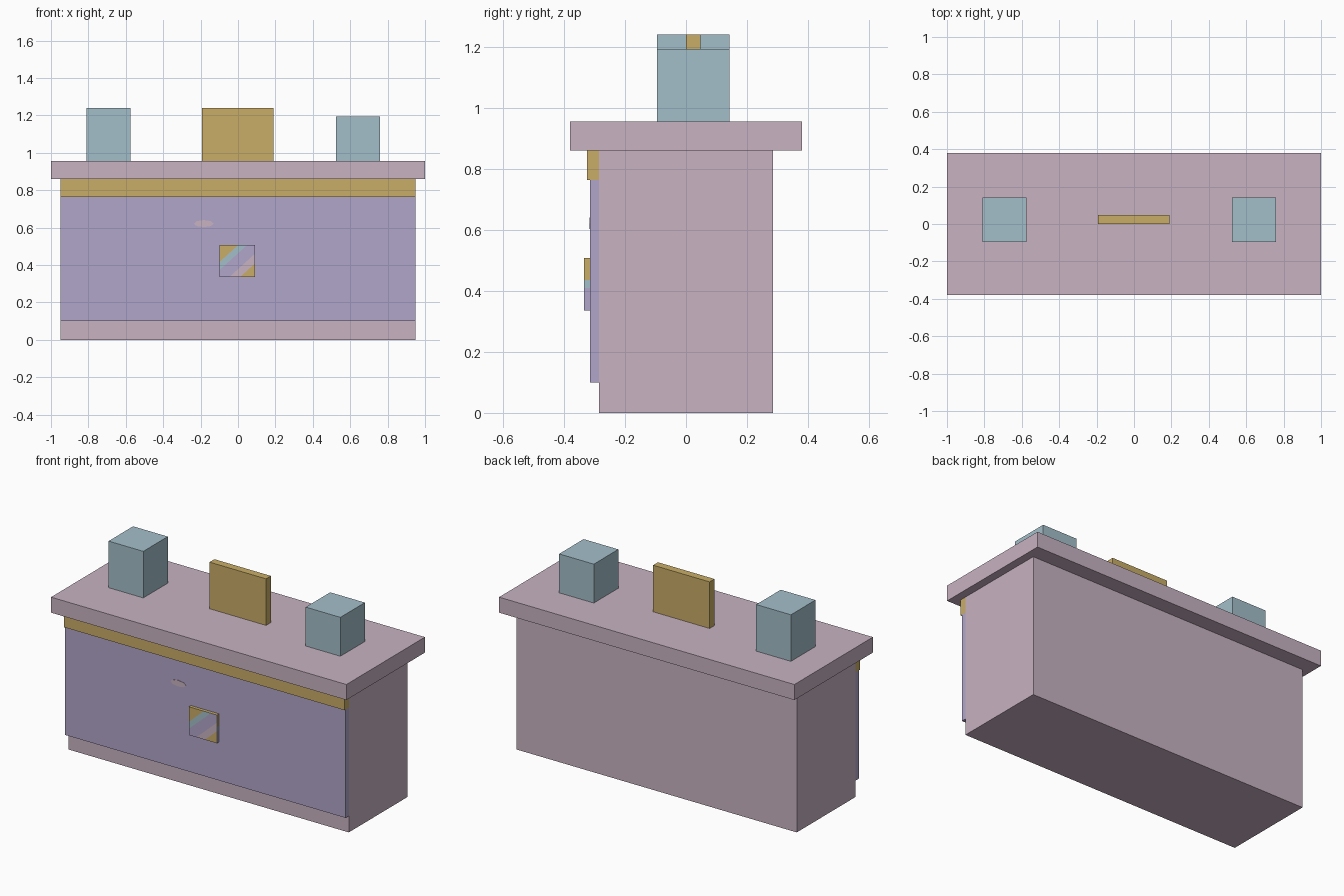
import bpy, bmesh
from math import pi
from mathutils import Vector

if "Cube" in bpy.data.objects:
    bpy.data.objects.remove(bpy.data.objects["Cube"], do_unlink=True)


def linear(c):
    c /= 255
    return c / 12.92 if c <= 0.04045 else ((c + 0.055) / 1.055) ** 2.4


def material(name, r, g, b):
    mat = bpy.data.materials.new(name)
    col = (linear(r), linear(g), linear(b), 1)
    mat.use_nodes = True
    mat.diffuse_color = col
    mat.node_tree.nodes["Principled BSDF"].inputs["Base Color"].default_value = col
    return mat


PINK = material("dusty pink", 200, 179, 194)
LILAC = material("lilac", 176, 166, 202)
GOLD = material("gold", 201, 174, 104)
BLUE = material("pale blue", 164, 191, 201)


def box(name, mats, x, y, z):
    """Box from (min, max) pairs on each axis."""
    mesh = bpy.data.meshes.new(name)
    bm = bmesh.new()
    bmesh.ops.create_cube(bm, size=1)
    for v in bm.verts:
        v.co = [r[0] + (c + 0.5) * (r[1] - r[0]) for c, r in zip(v.co, (x, y, z))]
    bm.to_mesh(mesh)
    bm.free()
    for m in mats:
        mesh.materials.append(m)
    obj = bpy.data.objects.new(name, mesh)
    bpy.context.collection.objects.link(obj)
    return obj


# Counter body, front panel, trim and worktop
WIDE = (-0.95, 0.95)
box("counter_body", [PINK], WIDE, (-0.285, 0.285), (0, 0.86))
box("front_panel", [LILAC], WIDE, (-0.315, -0.285), (0.1, 0.763))
box("front_trim", [GOLD], WIDE, (-0.325, -0.285), (0.763, 0.86))
box("worktop", [PINK], (-1, 1), (-0.38, 0.38), (0.86, 0.955))

# Items standing on the worktop
box("tall_canister", [BLUE], (-0.81, -0.575), (-0.095, 0.142), (0.955, 1.24))
box("short_canister", [BLUE], (0.525, 0.76), (-0.095, 0.142), (0.955, 1.193))
box("standing_sign", [GOLD], (-0.193, 0.19), (0, 0.047), (0.955, 1.24))

# Striped plaque: cut along diagonals, coloured by diagonal band
X0, Z0, W, H = -0.098, 0.335, 0.19, 0.173
plaque = box("striped_plaque", [GOLD, BLUE, LILAC, PINK],
             (X0, X0 + W), (-0.335, -0.315), (Z0, Z0 + H))
bands = [(-0.47, 0), (-0.22, 1), (0.27, 2), (0.57, 3), (2, 0)]
bm = bmesh.new()
bm.from_mesh(plaque.data)
cuts = [(Vector((X0 + t * W, 0, Z0)), Vector((1 / W, 0, -1 / H))) for t, _ in bands[:-1]]
cuts += [(Vector((0, 0, z)), Vector((0, 0, 1))) for z in (0.41, 0.435)]
for co, no in cuts:
    bmesh.ops.bisect_plane(bm, geom=bm.verts[:] + bm.edges[:] + bm.faces[:],
                           plane_co=co, plane_no=no.normalized())
for f in bm.faces:
    c = f.calc_center_median()
    if abs(f.normal.x) > 0.5:
        f.material_index = 0 if c.z > 0.435 else 1 if c.z > 0.41 else 2
    elif abs(f.normal.z) > 0.5:
        f.material_index = 0 if f.normal.z > 0 else 2
    else:
        t = (c.x - X0) / W - (c.z - Z0) / H
        f.material_index = next(i for limit, i in bands if t < limit)
bm.to_mesh(plaque.data)
bm.free()

# Small painted spot on the panel
bpy.ops.mesh.primitive_cylinder_add(vertices=8, radius=1, depth=1,
                                    location=(-0.183, -0.3155, 0.621),
                                    rotation=(pi / 2, 0, 0))
spot = bpy.context.object
spot.name = "panel_spot"
spot.scale = (0.053, 0.019, 0.003)
spot.data.materials.append(PINK)
